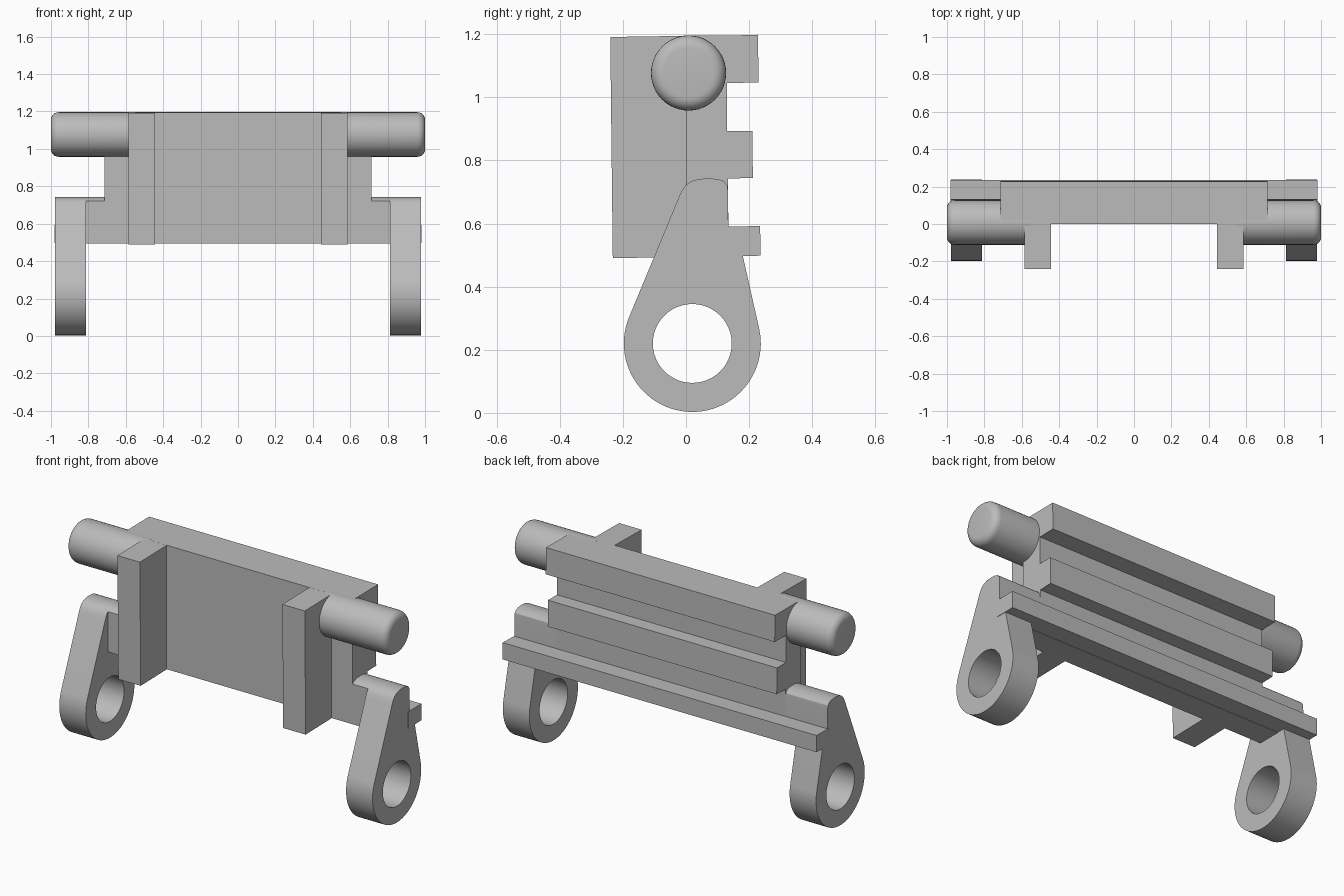
import bpy, bmesh
from math import cos, sin, radians
from mathutils import Matrix

cube = bpy.data.objects.get("Cube")
if cube:
    bpy.data.objects.remove(cube, do_unlink=True)

grey = bpy.data.materials.new("plain grey")
grey.use_nodes = True
grey.diffuse_color = (0.5, 0.5, 0.5, 1)
grey.node_tree.nodes["Principled BSDF"].inputs["Base Color"].default_value = grey.diffuse_color


def finish(name, bm, smooth=False):
    bmesh.ops.recalc_face_normals(bm, faces=bm.faces)
    mesh = bpy.data.meshes.new(name)
    bm.to_mesh(mesh)
    bm.free()
    mesh.materials.append(grey)
    ob = bpy.data.objects.new(name, mesh)
    bpy.context.collection.objects.link(ob)
    if smooth:
        bpy.ops.object.select_all(action='DESELECT')
        bpy.context.view_layer.objects.active = ob
        ob.select_set(True)
        bpy.ops.object.shade_smooth_by_angle(angle=radians(30))
    return ob


def extrude_profile(name, loops, x0, x1, smooth=False):
    """Fill (y, z) loops, the later ones being holes, and extrude along x."""
    bm = bmesh.new()
    for loop in loops:
        vs = [bm.verts.new((x0, y, z)) for y, z in loop]
        for a, b in zip(vs, vs[1:] + vs[:1]):
            bm.edges.new((a, b))
    bmesh.ops.triangle_fill(bm, use_beauty=True, use_dissolve=False, edges=bm.edges[:])
    out = bmesh.ops.extrude_face_region(bm, geom=bm.faces[:], use_keep_orig=True)
    verts = [v for v in out["geom"] if isinstance(v, bmesh.types.BMVert)]
    bmesh.ops.translate(bm, verts=verts, vec=(x1 - x0, 0, 0))
    return finish(name, bm, smooth)


def arc(cy, cz, r, a0, a1, n):
    steps = [radians(a0 + (a1 - a0) * i / n) for i in range(n + 1)]
    return [(cy + r * cos(a), cz + r * sin(a)) for a in steps]


# Main plate with the upper and middle back ribs
extrude_profile("back_plate", [[
    (0, 0.495), (0, 1.195), (0.228, 1.197), (0.23, 1.047), (0.13, 1.045), (0.13, 0.893),
    (0.21, 0.893), (0.212, 0.745), (0.133, 0.742), (0.135, 0.495)]], -0.715, 0.715)

# Rounded shoulder that carries the arms
crown = [(0.015, 0.733), (0.04, 0.741), (0.07, 0.743), (0.1, 0.741),
         (0.12, 0.734), (0.131, 0.72), (0.133, 0.7)]
extrude_profile("shoulder_bar", [[(0, 0.495), (0, 0.722)] + crown + [(0.135, 0.495)]],
                -0.815, 0.815, True)

# Long lower rib
extrude_profile("lower_rib", [[(0.12, 0.497), (0.236, 0.498), (0.235, 0.592), (0.12, 0.59)]],
                -0.98, 0.98)

# Teardrop arm outline with a round eye
ring = arc(0.02, 0.22, 0.217, 157, 372.5, 48)
eye = arc(0.02, 0.22, 0.125, 0, 352.5, 47)
outline = ring + [(0.18, 0.497), (0.135, 0.497)] + crown[::-1] + [
    (0, 0.722), (-0.012, 0.706), (-0.022, 0.685)]

for side, s in (("left", 1), ("right", -1)):
    extrude_profile(side + "_arm", [outline, eye], s * 0.813, s * 0.978, True)
    # Upright front rib
    extrude_profile(side + "_front_rib", [[
        (-0.232, 0.49), (-0.24, 1.191), (0.02, 1.195), (0.02, 0.495)]], s * 0.445, s * 0.585)
    # Pin with a rounded outer rim
    bm = bmesh.new()
    bmesh.ops.create_cone(bm, cap_ends=True, segments=48, radius1=0.119, radius2=0.119,
                          depth=0.45, matrix=Matrix.Translation((s * 0.775, 0.008, 1.077))
                          @ Matrix.Rotation(radians(90), 4, 'Y'))
    rim = [e for e in bm.edges if all(abs(v.co.x) > 0.99 for v in e.verts)]
    bmesh.ops.bevel(bm, geom=rim, offset=0.04, segments=6, profile=0.5, affect='EDGES')
    finish(side + "_pin", bm, True)
